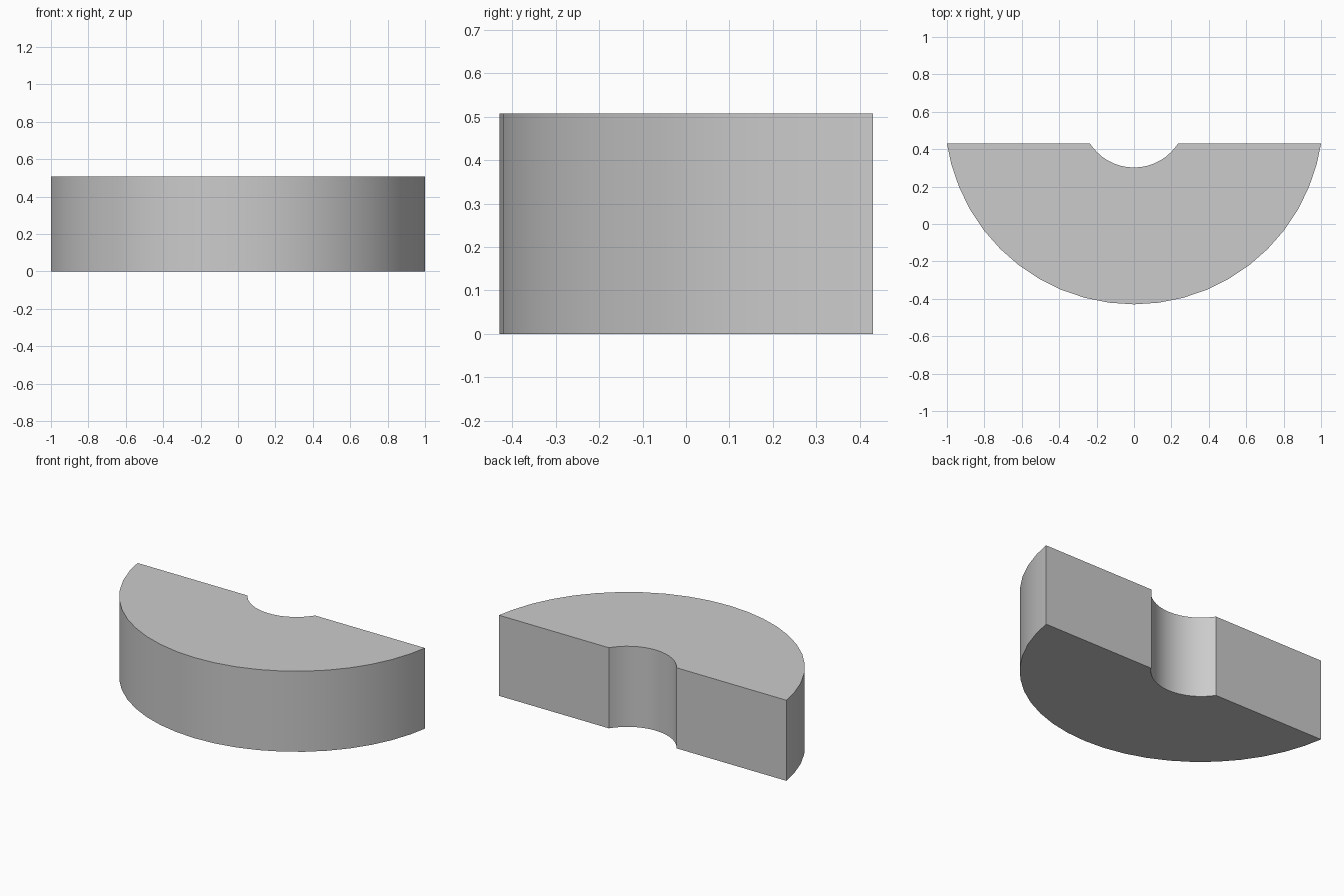
import bpy
import bmesh
import math

cube = bpy.data.objects.get("Cube")
if cube:
    bpy.data.objects.remove(cube, do_unlink=True)

HEIGHT = 0.507
BACK = 0.43        # y of the flat back
CENTRE = 0.582     # y of the common centre of both arcs
OUTER, INNER = 1.0115, 0.28
STEP = math.radians(7.5)


def arc(radius):
    """Points of a faceted circle below the flat back, from -x to +x."""
    start = math.asin((CENTRE - BACK) / radius)
    angles = [start]
    angles += [i * STEP for i in range(1, 24) if start + 0.02 < i * STEP < math.pi - start - 0.02]
    angles.append(math.pi - start)
    return [(-radius * math.cos(a), CENTRE - radius * math.sin(a)) for a in angles]


# Half ring outline, extruded upward
bm = bmesh.new()
outline = arc(OUTER) + arc(INNER)[::-1]
base = bm.faces.new([bm.verts.new((x, y, 0)) for x, y in outline])
top = bmesh.ops.extrude_face_region(bm, geom=[base], use_keep_orig=True)
bmesh.ops.translate(bm, vec=(0, 0, HEIGHT),
                    verts=[v for v in top["geom"] if isinstance(v, bmesh.types.BMVert)])
bmesh.ops.recalc_face_normals(bm, faces=bm.faces)
mesh = bpy.data.meshes.new("half_ring_block")
bm.to_mesh(mesh)
bm.free()

block = bpy.data.objects.new("half_ring_block", mesh)
bpy.context.collection.objects.link(block)

# Plain grey
grey = bpy.data.materials.new("plain_grey")
grey.use_nodes = True
colour = (0.6, 0.6, 0.6, 1)
grey.diffuse_color = colour
grey.node_tree.nodes["Principled BSDF"].inputs["Base Color"].default_value = colour
mesh.materials.append(grey)

# Smooth curved walls with sharp rims
bpy.ops.object.select_all(action="DESELECT")
block.select_set(True)
bpy.context.view_layer.objects.active = block
bpy.ops.object.shade_smooth_by_angle(angle=math.radians(30))
